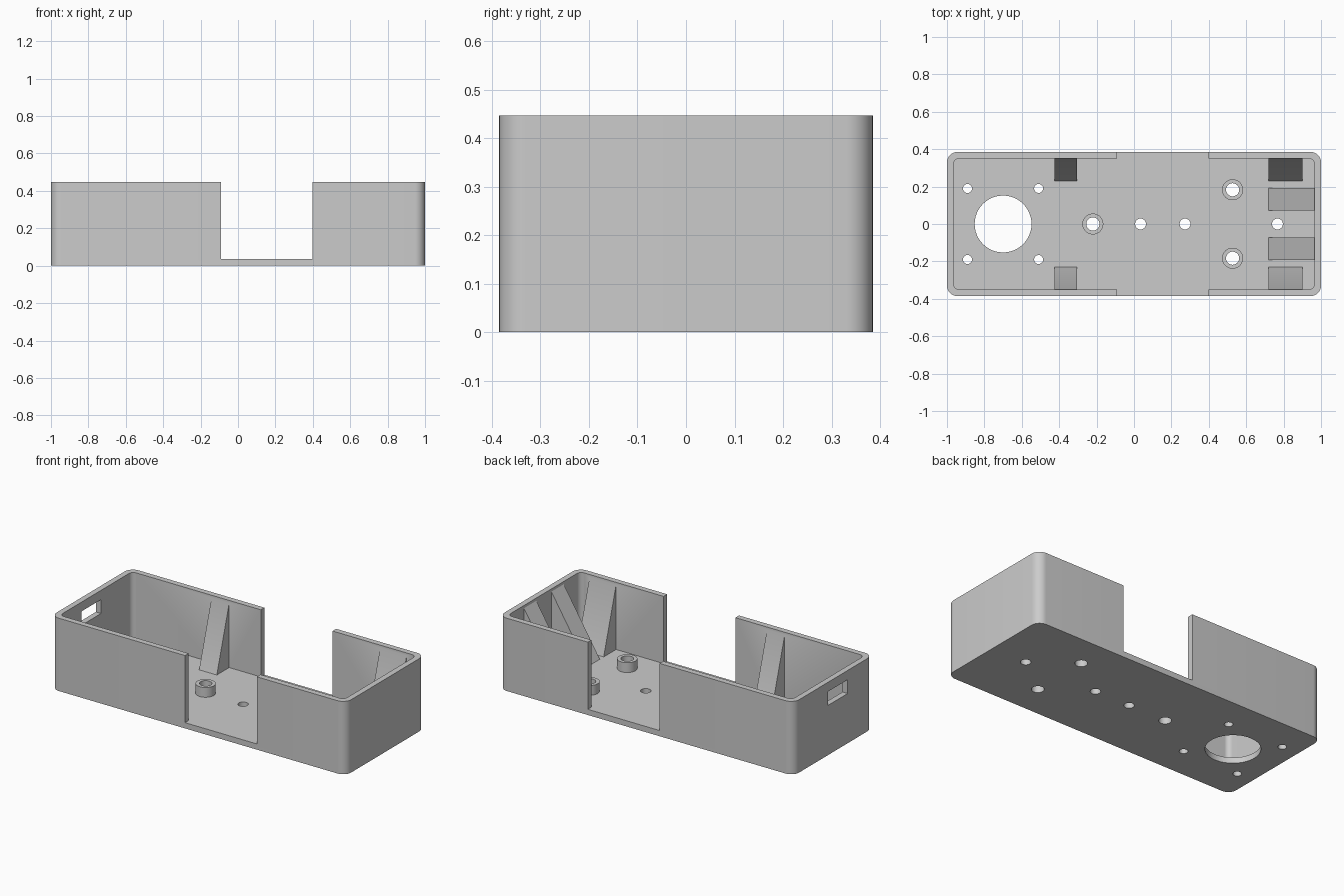
import bpy, bmesh, math

if "Cube" in bpy.data.objects:
    bpy.data.objects.remove(bpy.data.objects["Cube"])

LX, LY, H = 1.0, 0.385, 0.447     # half length, half width, height
WALL, FLOOR = 0.035, 0.035
RIB_TOP = 0.43

grey = bpy.data.materials.new("light grey plastic")
grey.diffuse_color = (0.6, 0.6, 0.6, 1)
grey.use_nodes = True
grey.node_tree.nodes["Principled BSDF"].inputs["Base Color"].default_value = grey.diffuse_color


def prism(name, pts, axis, lo, hi):
    """Extrude a 2D outline along an axis: 'z' uses (x,y), 'x' uses (y,z), 'y' uses (x,z)."""
    place = {"z": lambda p, t: (p[0], p[1], t),
             "x": lambda p, t: (t, p[0], p[1]),
             "y": lambda p, t: (p[0], t, p[1])}[axis]
    bm = bmesh.new()
    a = [bm.verts.new(place(p, lo)) for p in pts]
    b = [bm.verts.new(place(p, hi)) for p in pts]
    bm.faces.new(a)
    bm.faces.new(b)
    n = len(pts)
    for i in range(n):
        bm.faces.new((a[i], a[(i + 1) % n], b[(i + 1) % n], b[i]))
    bmesh.ops.recalc_face_normals(bm, faces=bm.faces)
    me = bpy.data.meshes.new(name)
    bm.to_mesh(me)
    bm.free()
    me.materials.append(grey)
    ob = bpy.data.objects.new(name, me)
    bpy.context.collection.objects.link(ob)
    return ob


def arc(cx, cy, r, a0, a1, n):
    return [(cx + r * math.cos(a0 + (a1 - a0) * i / n),
             cy + r * math.sin(a0 + (a1 - a0) * i / n)) for i in range(n + 1)]


def rounded_rect(hx, hy, r):
    pts = []
    for k, (sx, sy) in enumerate(((1, 1), (-1, 1), (-1, -1), (1, -1))):
        pts += arc(sx * (hx - r), sy * (hy - r), r, k * math.pi / 2, (k + 1) * math.pi / 2, 10)
    return pts


def rect(x0, x1, y0, y1):
    return [(x0, y0), (x1, y0), (x1, y1), (x0, y1)]


def cylinder(name, x, y, r, z0, z1):
    return prism(name, arc(x, y, r, 0, 2 * math.pi, 48)[:-1], "z", z0, z1)


def combine(target, tool, operation):
    mod = target.modifiers.new("combine", "BOOLEAN")
    mod.operation, mod.solver, mod.object = operation, "EXACT", tool
    bpy.context.view_layer.objects.active = target
    bpy.ops.object.modifier_apply(modifier=mod.name)
    bpy.data.objects.remove(tool, do_unlink=True)


# Open tray with rounded corners
case = prism("case", rounded_rect(LX, LY, 0.055), "z", 0, H)
combine(case, prism("cavity", rounded_rect(LX - WALL, LY - WALL, 0.03), "z", FLOOR, 1), "DIFFERENCE")

# Wide gap through both long walls, down to the floor
combine(case, prism("gap", rect(-0.09, 0.397, -1, 1), "z", FLOOR, 1), "DIFFERENCE")

# Cable slot in the left end wall
combine(case, prism("slot", rect(-0.14, 0.05, 0.305, 0.39), "x", -1.1, -0.9), "DIFFERENCE")

# Sloped ribs on the long walls
for s in (-1, 1):
    for x0, x1 in ((-0.425, -0.305), (0.72, 0.90)):
        outline = [(s * 0.23, FLOOR), (s * 0.35, RIB_TOP), (s * 0.365, RIB_TOP),
                   (s * 0.365, 0.02), (s * 0.23, 0.02)]
        combine(case, prism("side_rib", outline, "x", x0, x1), "UNION")

    # Sloped ribs on the right end wall
    outline = [(0.72, FLOOR), (0.965, RIB_TOP), (0.98, RIB_TOP), (0.98, 0.02), (0.72, 0.02)]
    combine(case, prism("end_rib", outline, "y", *sorted((s * 0.073, s * 0.193))), "UNION")

# Screw bosses
bosses = [(-0.22, 0), (0.527, 0.183), (0.527, -0.183)]
for x, y in bosses:
    combine(case, cylinder("boss", x, y, 0.056, 0.02, 0.095), "UNION")

# Holes through the floor
holes = [(x, y, 0.035) for x, y in bosses]
holes += [(x, 0, 0.029) for x in (0.035, 0.273, 0.767)]
holes += [(x, y, 0.024) for x in (-0.89, -0.51) for y in (-0.19, 0.19)]
holes.append((-0.70, 0, 0.152))
for x, y, r in holes:
    combine(case, cylinder("drill", x, y, r, -0.1, 0.2), "DIFFERENCE")

bpy.ops.object.select_all(action="DESELECT")
case.select_set(True)
bpy.context.view_layer.objects.active = case
bpy.ops.object.shade_smooth_by_angle(angle=math.radians(30))
